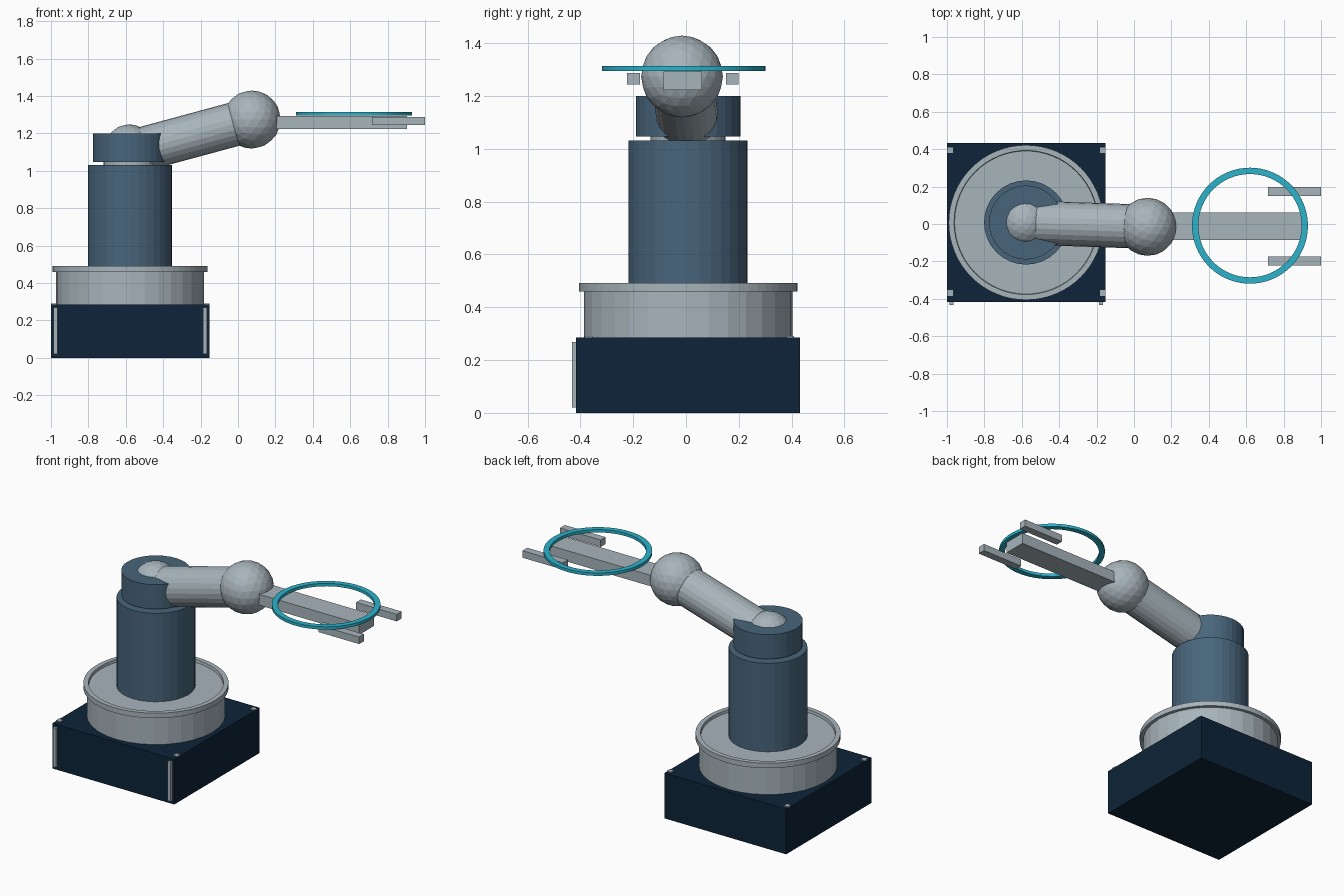
import bpy, bmesh, math
from mathutils import Vector

cube = bpy.data.objects.get("Cube")
if cube:
    bpy.data.objects.remove(cube, do_unlink=True)


def material(name, rgb):
    m = bpy.data.materials.new(name)
    m.use_nodes = True
    m.diffuse_color = (*rgb, 1)
    m.node_tree.nodes["Principled BSDF"].inputs["Base Color"].default_value = (*rgb, 1)
    return m


NAVY = material("navy", (0.004, 0.017, 0.04))
STEEL = material("steel blue", (0.065, 0.13, 0.2))
GREY = material("light grey", (0.39, 0.46, 0.5))
CYAN = material("cyan", (0.025, 0.45, 0.6))


def finish(name, bm, mat, loc=(0, 0, 0)):
    bmesh.ops.recalc_face_normals(bm, faces=bm.faces)
    mesh = bpy.data.meshes.new(name)
    bm.to_mesh(mesh)
    bm.free()
    mesh.materials.append(mat)
    ob = bpy.data.objects.new(name, mesh)
    ob.location = loc
    bpy.context.collection.objects.link(ob)
    return ob


def box(name, mat, low, high):
    bm = bmesh.new()
    bmesh.ops.create_cube(bm, size=1)
    low, high = Vector(low), Vector(high)
    bmesh.ops.scale(bm, vec=high - low, verts=bm.verts)
    return finish(name, bm, mat, (low + high) / 2)


def lathe(name, mat, profile, loc, sides, closed=False):
    """Spin a radius/height profile round the z axis."""
    bm = bmesh.new()
    rings = []
    for r, z in profile:
        if r == 0:
            rings.append([bm.verts.new((0, 0, z))] * sides)
        else:
            rings.append([bm.verts.new((r * math.cos(math.tau * i / sides),
                                        r * math.sin(math.tau * i / sides), z))
                          for i in range(sides)])
    pairs = list(zip(rings, rings[1:]))
    if closed:
        pairs.append((rings[-1], rings[0]))
    for a, b in pairs:
        for i in range(sides):
            j = (i + 1) % sides
            bm.faces.new(dict.fromkeys((a[i], a[j], b[j], b[i])))
    return finish(name, bm, mat, loc)


def cylinder(name, mat, radius, z0, z1, sides=32):
    profile = [(0, z0), (radius, z0), (radius, z1), (0, z1)]
    return lathe(name, mat, profile, (CX, CY, 0), sides)


def ball(name, mat, radius, loc):
    bm = bmesh.new()
    bmesh.ops.create_icosphere(bm, subdivisions=3, radius=radius)
    return finish(name, bm, mat, loc)


CX, CY = -0.577, 0.008   # turning axis of the tower
HAND_Y = -0.012          # centre line of the hand

# Base block with front corner strips and top corner bolts
box("base", NAVY, (-1, -0.417, 0), (-0.152, 0.432, 0.285))
for side, x in (("right", -0.975), ("left", -0.177)):
    box(f"{side}_front_strip", GREY, (x - 0.011, -0.432, 0.02), (x + 0.011, -0.416, 0.268))
for side, x in (("right", -0.984), ("left", -0.168)):
    for end, y in (("front", -0.369), ("back", 0.395)):
        box(f"{side}_{end}_bolt", GREY, (x - 0.015, y - 0.015, 0.28), (x + 0.015, y + 0.015, 0.291))

# Turntable drum with a raised rim
cylinder("drum", GREY, 0.395, 0.284, 0.475)
lathe("drum_rim", GREY, [(0.38, 0.46), (0.414, 0.46), (0.414, 0.492), (0.385, 0.492)],
      (CX, CY, 0), 64, closed=True)

# Tower, neck and shoulder
cylinder("column", STEEL, 0.225, 0.47, 1.032)
cylinder("neck", GREY, 0.142, 1.02, 1.06)
cylinder("shoulder", STEEL, 0.198, 1.046, 1.2)
ball("shoulder_ball", GREY, 0.134, (CX - 0.004, CY, 1.114))

# Sloping arm between the shoulder and elbow
start = Vector((CX, CY, 1.098))
elbow = Vector((0.073, -0.015, 1.274))
axis = elbow - start
arm = lathe("arm", GREY, [(0, 0), (0.118, 0), (0.118, axis.length), (0, axis.length)], start, 24)
arm.rotation_euler = axis.to_track_quat("Z", "Y").to_euler()
ball("elbow_ball", GREY, 0.155, elbow)

# Hand plate with a pair of fingers
box("hand_plate", GREY, (0.1, HAND_Y - 0.073, 1.224), (0.904, HAND_Y + 0.073, 1.293))
for side, s in (("right", -1), ("left", 1)):
    y = HAND_Y + s * 0.187
    box(f"{side}_finger", GREY, (0.717, y - 0.024, 1.244), (1, y + 0.024, 1.288))

# Flat ring carried above the hand
lathe("hand_ring", CYAN, [(0.276, 1.296), (0.31, 1.296), (0.31, 1.314), (0.276, 1.314)],
      (0.62, HAND_Y + 0.003, 0), 64, closed=True)
